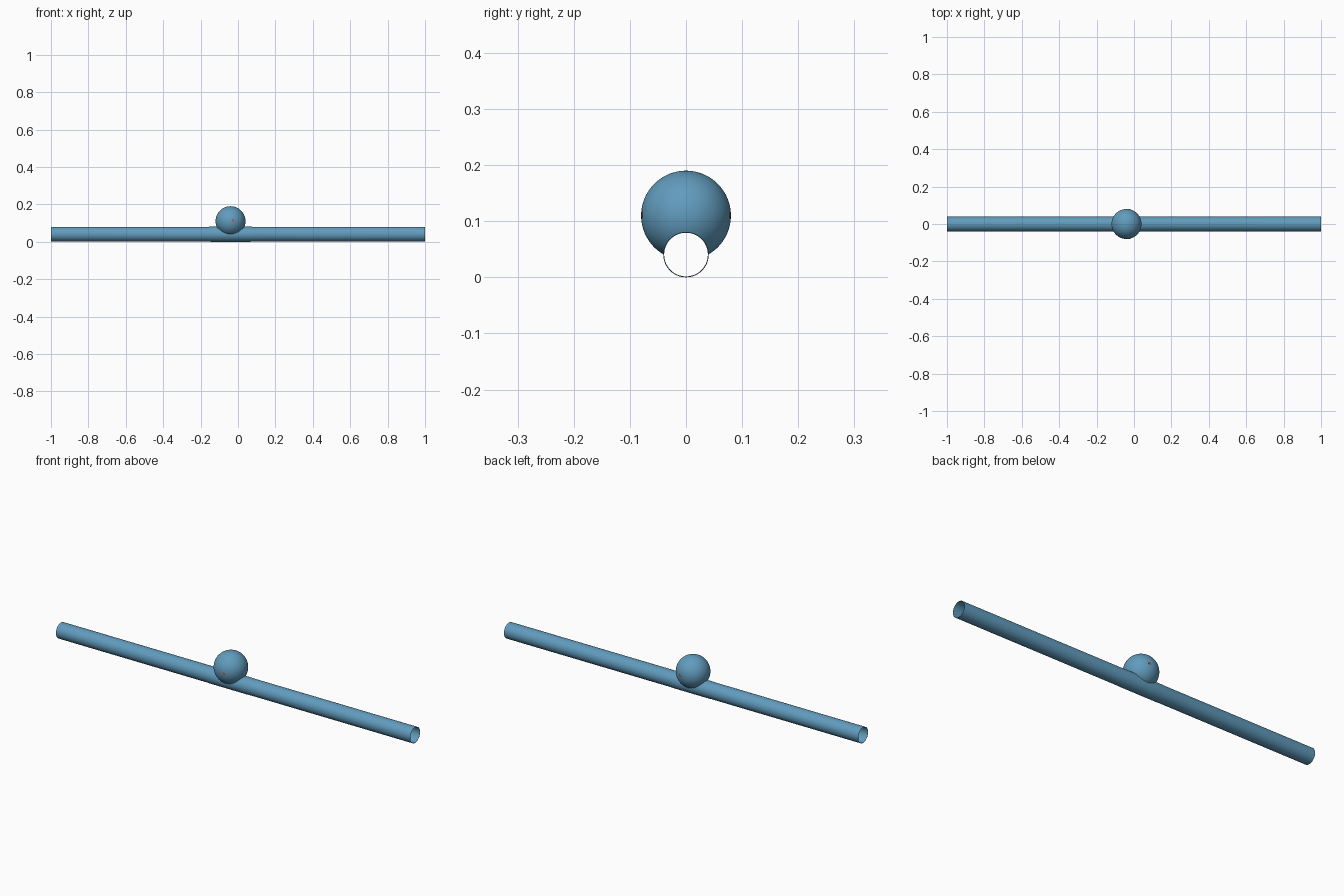
import bpy, bmesh, math

if "Cube" in bpy.data.objects:
    bpy.data.objects.remove(bpy.data.objects["Cube"])

TUBE_Z, WALL = 0.0405, 0.0008
BALL = (-0.04, 0.0, 0.11)


def material(name, rgb):
    m = bpy.data.materials.new(name)
    m.diffuse_color = (*rgb, 1.0)
    m.use_nodes = True
    m.node_tree.nodes["Principled BSDF"].inputs["Base Color"].default_value = m.diffuse_color
    return m


BLUE = material("steel_blue", (0.12, 0.33, 0.51))
RED = material("muted_red", (0.60, 0.09, 0.07))


def finish(ob, mat):
    ob.data.materials.clear()
    ob.data.materials.append(mat)
    bpy.ops.object.select_all(action='DESELECT')
    ob.select_set(True)
    bpy.context.view_layer.objects.active = ob
    bpy.ops.object.shade_smooth_by_angle(angle=math.radians(35))


def pipe(name, outer, n=64):
    """Hollow thin-walled pipe along x from (x, outer radius) points."""
    bm = bmesh.new()
    profile = outer + [(x, r - WALL) for x, r in reversed(outer)]
    rings = [[bm.verts.new((x, r * math.cos(2 * math.pi * i / n),
                            TUBE_Z + r * math.sin(2 * math.pi * i / n)))
              for i in range(n)] for x, r in profile]
    for k, a in enumerate(rings):
        b = rings[(k + 1) % len(rings)]
        for i in range(n):
            j = (i + 1) % n
            bm.faces.new((a[i], a[j], b[j], b[i]))
    bmesh.ops.recalc_face_normals(bm, faces=bm.faces)
    me = bpy.data.meshes.new(name)
    bm.to_mesh(me)
    bm.free()
    ob = bpy.data.objects.new(name, me)
    bpy.context.collection.objects.link(ob)
    finish(ob, BLUE)


# Long hollow rail, very slightly swollen under the ball
pipe("rail_tube", [(-1.0, 0.0397), (-0.155, 0.0397), (-0.145, 0.0405),
                   (0.065, 0.0405), (0.075, 0.0397), (1.0, 0.0397)])

# Ball seated on the tube, with the tube bore cut away
bpy.ops.mesh.primitive_ico_sphere_add(subdivisions=6, radius=0.08, location=BALL)
ball = bpy.context.object
ball.name = "ball"
bpy.ops.mesh.primitive_cylinder_add(vertices=64, radius=0.0399, depth=0.6,
                                    location=(BALL[0], 0, TUBE_Z),
                                    rotation=(0, math.pi / 2, 0))
cutter = bpy.context.object
cutter.name = "bore_cutter"
cutter.hide_render = True
cut = ball.modifiers.new("bore", 'BOOLEAN')
cut.operation = 'DIFFERENCE'
cut.solver = 'EXACT'
cut.object = cutter
bpy.context.view_layer.objects.active = ball
bpy.ops.object.modifier_apply(modifier=cut.name)
bpy.data.objects.remove(cutter)
finish(ball, BLUE)

# Tiny red spot on each side of the ball
for side, label in ((-1, "front"), (1, "back")):
    bpy.ops.mesh.primitive_uv_sphere_add(segments=16, ring_count=8, radius=0.007,
                                         location=(-0.025, side * 0.0782, 0.112))
    spot = bpy.context.object
    spot.name = label + "_spot"
    spot.scale = (1, 0.25, 1)
    finish(spot, RED)
